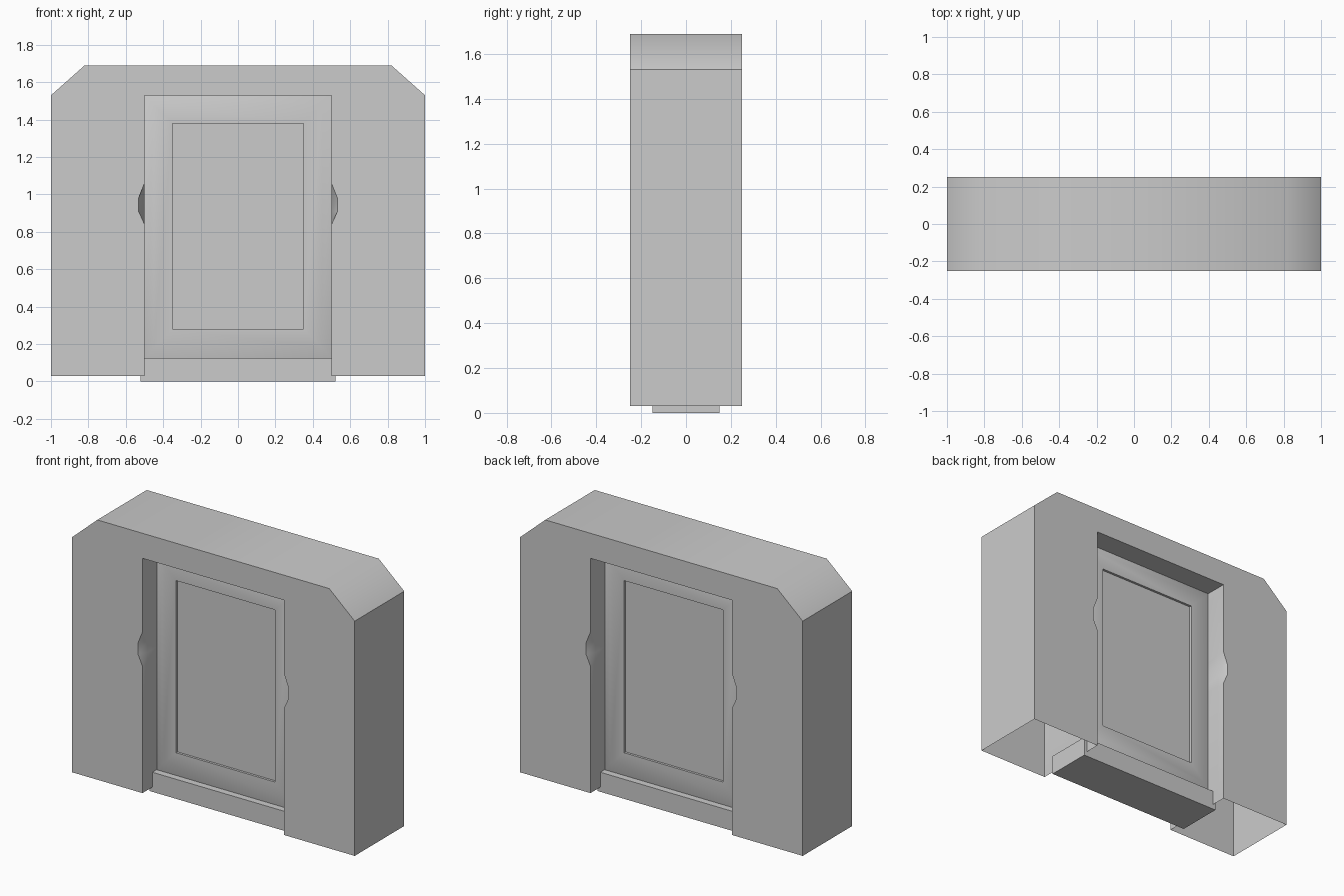
import bpy, bmesh
from math import radians

if "Cube" in bpy.data.objects:
    bpy.data.objects.remove(bpy.data.objects["Cube"])


def finish(name, bm):
    bmesh.ops.recalc_face_normals(bm, faces=bm.faces[:])
    mesh = bpy.data.meshes.new(name)
    bm.to_mesh(mesh)
    bm.free()
    obj = bpy.data.objects.new(name, mesh)
    bpy.context.collection.objects.link(obj)
    bpy.ops.object.select_all(action='DESELECT')
    bpy.context.view_layer.objects.active = obj
    obj.select_set(True)
    bpy.ops.object.shade_smooth_by_angle(angle=radians(44))
    return obj


def loft(name, rings, closed=True):
    """Join equal-length rings of points and cap both ends."""
    bm = bmesh.new()
    loops = [[bm.verts.new(p) for p in ring] for ring in rings]
    n = len(loops[0])
    for a, b in zip(loops, loops[1:]):
        for i in range(n):
            j = (i + 1) % n
            # an open loft leaves the leg bottoms hollow
            if not closed and abs(a[i].co.z - BOTTOM) < 1e-5 and abs(a[j].co.z - BOTTOM) < 1e-5:
                continue
            bm.faces.new((a[i], a[j], b[j], b[i]))
    bm.faces.new(loops[0])
    bm.faces.new(loops[-1])
    return finish(name, bm)


# Doorway surround with chamfered corners, chipped jamb edges, open underside
BOTTOM = 0.03


def arch_ring(y, chip):
    half = [(0.5, 1.53), (0.5, 1.06), (0.5 + 0.032 * chip, 0.98),
            (0.5 + 0.032 * chip, 0.91), (0.5, 0.84), (0.5, BOTTOM),
            (1, BOTTOM), (1, 1.53), (0.82, 1.69)]
    pts = half + [(-x, z) for x, z in reversed(half)]
    return [(x, y, z) for x, z in pts]


loft("door_surround", [arch_ring(-0.25, 1), arch_ring(-0.2, 0),
                       arch_ring(0.2, 0), arch_ring(0.25, 1)], closed=False)


# Door slab with softened outer edge and a recessed panel on both sides
def door_ring(inset_x, z0, z1, y):
    return [(-inset_x, y, z0), (inset_x, y, z0), (inset_x, y, z1), (-inset_x, y, z1)]


side = [(0.35, 0.28, 1.38, 0.11), (0.35, 0.28, 1.38, 0.125),
        (0.45, 0.18, 1.48, 0.125), (0.5, 0.12, 1.53, 0.105)]
rings = [door_ring(h, a, b, -y) for h, a, b, y in side]
rings += [door_ring(h, a, b, y) for h, a, b, y in reversed(side)]
loft("door_slab", rings)

# Threshold block under the door
loft("threshold", [door_ring(0.52, 0, 0.125, -0.15), door_ring(0.52, 0, 0.125, 0.15)])
